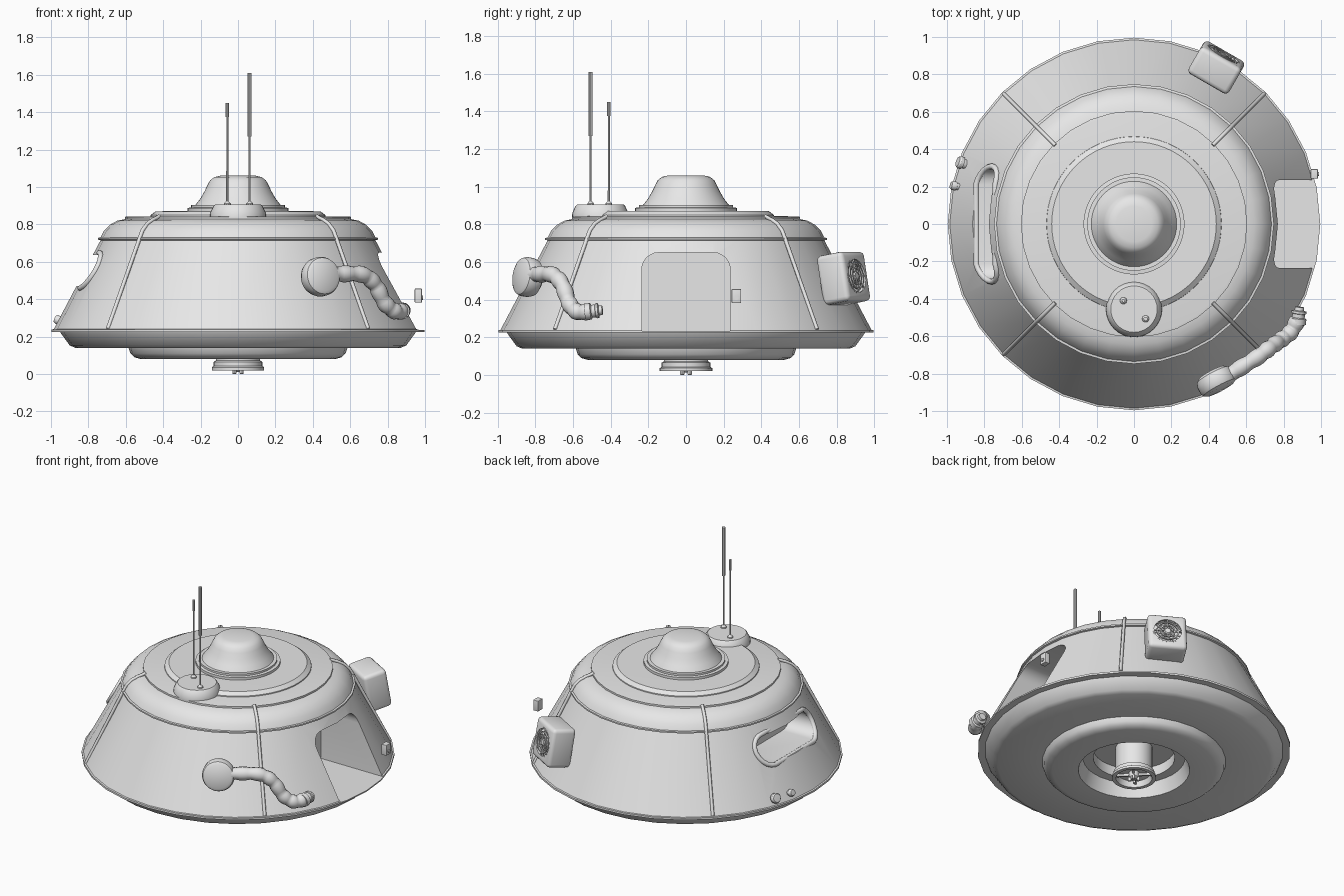
import bpy, bmesh, math
from mathutils import Vector, Matrix

cube = bpy.data.objects.get("Cube")
if cube:
    bpy.data.objects.remove(cube)

GREY = (0.8, 0.8, 0.8, 1)
mat = bpy.data.materials.new("light_grey")
mat.use_nodes = True
mat.diffuse_color = GREY
mat.node_tree.nodes["Principled BSDF"].inputs["Base Color"].default_value = GREY


def finish(name, bm, matrix=Matrix(), angle=32):
    """Turn a bmesh into a smooth-by-angle object."""
    bmesh.ops.recalc_face_normals(bm, faces=bm.faces)
    bm.transform(matrix)
    me = bpy.data.meshes.new(name)
    bm.to_mesh(me)
    bm.free()
    ob = bpy.data.objects.new(name, me)
    bpy.context.collection.objects.link(ob)
    shade(ob, angle)
    return ob


def shade(ob, angle=32):
    me = ob.data
    me.materials.clear()
    me.materials.append(mat)
    for p in me.polygons:
        p.use_smooth = True
        p.material_index = 0
    me.set_sharp_from_angle(angle=math.radians(angle))


def lathe(name, profile, steps=32, matrix=Matrix(), closed=False):
    bm = bmesh.new()
    vs = [bm.verts.new((r, 0, z)) for r, z in profile]
    pairs = list(zip(vs, vs[1:])) + ([(vs[-1], vs[0])] if closed else [])
    es = [bm.edges.new(p) for p in pairs]
    bmesh.ops.spin(bm, geom=vs + es, cent=(0, 0, 0), axis=(0, 0, 1),
                   angle=math.tau, steps=steps, use_duplicate=False)
    bmesh.ops.remove_doubles(bm, verts=bm.verts, dist=1e-5)
    return finish(name, bm, matrix)


def box(name, loc, size, matrix=Matrix(), bevel=0.0):
    bm = bmesh.new()
    bmesh.ops.create_cube(bm, size=1, matrix=Matrix.Translation(loc) @ Matrix.Diagonal((*size, 1)))
    if bevel:
        bmesh.ops.bevel(bm, geom=bm.edges[:], offset=bevel, segments=3, profile=0.5, affect='EDGES')
    return finish(name, bm, matrix)


def prism(name, outline, x0, x1):
    """Extrude a y-z outline along x."""
    bm = bmesh.new()
    face = bm.faces.new([bm.verts.new((x0, y, z)) for y, z in outline])
    new = bmesh.ops.extrude_face_region(bm, geom=[face])["geom"]
    bmesh.ops.translate(bm, vec=(x1 - x0, 0, 0), verts=[g for g in new if isinstance(g, bmesh.types.BMVert)])
    return finish(name, bm)


def cut(ob, cutter):
    mod = ob.modifiers.new("cut", 'BOOLEAN')
    mod.operation, mod.solver, mod.object = 'DIFFERENCE', 'EXACT', cutter
    bpy.context.view_layer.update()
    dg = bpy.context.evaluated_depsgraph_get()
    me = bpy.data.meshes.new_from_object(ob.evaluated_get(dg))
    ob.modifiers.clear()
    ob.data = me
    bpy.data.objects.remove(cutter)
    shade(ob)


def tube(name, points, radius, radii=None, cyclic=False, resolution=2):
    cu = bpy.data.curves.new(name, 'CURVE')
    cu.dimensions = '3D'
    cu.bevel_depth, cu.bevel_resolution, cu.use_fill_caps = radius, resolution, True
    sp = cu.splines.new('POLY')
    sp.points.add(len(points) - 1)
    for i, p in enumerate(points):
        sp.points[i].co = (*p, 1)
        sp.points[i].radius = radii[i] if radii else 1
    sp.use_cyclic_u = cyclic
    cu.materials.append(mat)
    ob = bpy.data.objects.new(name, cu)
    bpy.context.collection.objects.link(ob)
    return ob


def aim(loc, direction):
    """Frame at loc with local z along direction and local y upwards."""
    return Matrix.Translation(loc) @ Vector(direction).to_track_quat('Z', 'Y').to_matrix().to_4x4()


def outward(azimuth, tilt):
    a, t = math.radians(azimuth), math.radians(tilt)
    return Vector((math.cos(a) * math.cos(t), math.sin(a) * math.cos(t), math.sin(t)))


def arc(cy, cz, r, a0, a1, n):
    return [(cy + r * math.cos(math.radians(a0 + (a1 - a0) * i / n)),
             cz + r * math.sin(math.radians(a0 + (a1 - a0) * i / n))) for i in range(n + 1)]


def stadium(half_y, half_z, z):
    c = half_y - half_z
    return arc(c, z, half_z, -90, 90, 10) + arc(-c, z, half_z, 90, 270, 10)


def wall_radius(z):
    return 0.985 - (z - 0.24) * 0.526


# Hull with recessed underside, rim lip and rounded shoulder
hull = lathe("hull", [
    (0, .24), (.26, .24), (.26, .17), (.325, .17), (.355, .08), (.52, .08), (.555, .09), (.575, .11),
    (.585, .14), (.87, .14), (.9, .153), (.945, .215), (.95, .225), (.996, .225), (.996, .238),
    (.985, .24), (.735, .715), (.748, .718), (.748, .728), (.735, .73), (.717, .765), (.685, .798),
    (.645, .82), (.605, .828), (.605, .84), (.59, .843), (0, .845)])

# Doorway and long side window cut into the hull
door = [(-.235, .234), (.235, .234)] + arc(.145, .56, .09, 0, 90, 6) + arc(-.145, .56, .09, 90, 180, 6)
cut(hull, prism("door_cutter", door, .48, 1.2))
cut(hull, prism("window_cutter", stadium(.295, .083, .553), -1.2, -.6))
frame = [(-math.sqrt(wall_radius(z) ** 2 - y * y), y, z) for y, z in stadium(.308, .094, .553)]
tube("window_frame", frame, .016, cyclic=True)

# Roof step, collar rings and top dome
lathe("roof_step", [(0, .83), (.47, .83), (.467, .85), (.44, .87), (0, .872)], 64)
lathe("dome_collar", [(0, .86), (.27, .86), (.27, .888), (.25, .89), (.25, .903), (0, .903)], 48)
lathe("top_dome", [(0, .89), (.235, .89), (.227, .905), (.203, .935), (.18, .975), (.163, 1.01), (.15, 1.035),
                   (.128, 1.052), (.095, 1.06), (0, 1.06)], 48)

# Four diagonal ribs following the hull
rib = [(.595, .843), (.645, .824), (.687, .802), (.722, .767), (.745, .723), (.984, .243)]
for i in range(4):
    a = math.radians(45 + 90 * i)
    tube(f"rib_{i + 1}", [(r * math.cos(a), r * math.sin(a), z) for r, z in rib], .011, resolution=1)

# Antenna mount with two antennas
lathe("antenna_mount", [(0, .84), (.15, .84), (.149, .862), (.132, .897), (.124, .905), (0, .905)], 32,
      Matrix.Translation((0, -.455, 0)))
for name, x, y, joint, top, r in (("short", -.057, -.41, 1.375, 1.45, .009), ("tall", .062, -.507, 1.27, 1.61, .011)):
    lathe(name + "_antenna", [(0, .9), (.02, .9), (.018, .912), (.006, .925), (.0055, joint), (r, joint),
                              (r, top), (0, top)], 10, Matrix.Translation((x, y, 0)))

# Fan unit: rounded tilted box with a round recess, grille and blades
unit = aim((.44, .837, .513), outward(60, 10))
fan_box = box("fan_box", (0, 0, 0), (.25, .265, .165), unit, .025)
cut(fan_box, lathe("fan_cutter", [(0, .05), (.095, .05), (.095, .12), (0, .12)], 24, unit))
lathe("fan_hub", [(0, .045), (.025, .045), (.025, .078), (.018, .084), (0, .084)], 16, unit)
for i, r in enumerate((.045, .068, .093)):
    lathe(f"fan_ring_{i + 1}", [(r - .004, .074), (r + .004, .074), (r + .004, .084), (r - .004, .084)], 24, unit, True)
for i in range(8):
    spin = unit @ Matrix.Rotation(math.tau * i / 8, 4, 'Z')
    box(f"fan_spoke_{i + 1}", (.058, 0, .077), (.072, .006, .008), spin)
    box(f"fan_blade_{i + 1}", (.055, 0, 0), (.066, .035, .004),
        spin @ Matrix.Translation((0, 0, .062)) @ Matrix.Rotation(.4, 4, 'X'))

# Hose with round cap, ribbed bends and end nozzle
cap = aim((.44, -.842, .52), outward(-62, 8))
lathe("hose_cap", [(0, -.055), (.075, -.055), (.097, -.04), (.105, -.015), (.105, .02), (.098, .038), (.08, .048),
                   (0, .052)], 32, cap)
path = [Vector(p) for p in ((.47, -.83, .53), (.56, -.775, .535), (.67, -.705, .53), (.735, -.655, .475),
                            (.785, -.62, .38), (.84, -.575, .335), (.876, -.51, .338))]
ends = [path[0]] + path + [path[-1]]
pts = []
for p0, p1, p2, p3 in zip(ends, ends[1:], ends[2:], ends[3:]):
    for k in range(8):
        t = k / 8
        pts.append(.5 * (2 * p1 + (p2 - p0) * t + (2 * p0 - 5 * p1 + 4 * p2 - p3) * t ** 2
                         + (3 * p1 - p0 - 3 * p2 + p3) * t ** 3))
pts.append(path[-1])
tube("hose", pts, .045, [1 - .13 * abs(math.cos(math.pi * i / 6)) ** 4 for i in range(len(pts))], resolution=4)
lathe("hose_nozzle", [(0, -.02), (.044, -.02), (.044, .01), (.034, .015), (.034, .035), (.04, .038), (.04, .05),
                      (.026, .054), (.024, .072), (0, .072)], 20, aim((.877, -.515, .337), (.12, .99, .1)))

# Two small knobs low on the side
for name, az, r in (("large_knob", 160.5, .034), ("small_knob", 168, .024)):
    d = outward(az, 0)
    lathe(name, [(0, -.05), (r * .75, -.05), (r * .75, 0), (r, .003), (r, .02), (r * .8, .03), (0, .032)], 16,
          aim(d * .972 + Vector((0, 0, .285)), outward(az, 20)))

# Door keypad
box("keypad", (.964, .268, .419), (.038, .05, .074), bevel=.003)
lathe("keypad_button", [(0, 0), (.011, 0), (.011, .01), (0, .01)], 12, aim((.98, .268, .408), (1, 0, 0)))

# Underside nozzle: hollow stem, hub and petals
lathe("stem", [(0, .245), (.118, .245), (.118, .072), (.13, .065), (.13, .042), (.14, .036), (.14, .02),
               (.115, .02), (.105, .06), (0, .06)], 32)
lathe("stem_hub", [(0, .07), (.035, .07), (.03, .025), (.015, .012), (0, .012)], 16)
for i in range(4):
    turn = Matrix.Rotation(math.tau * (i + .5) / 4, 4, 'Z')
    box(f"stem_spoke_{i + 1}", (.06, 0, .045), (.1, .014, .016), turn)
    box(f"stem_petal_{i + 1}", (.028, 0, .015), (.02, .016, .03), turn, .004)
